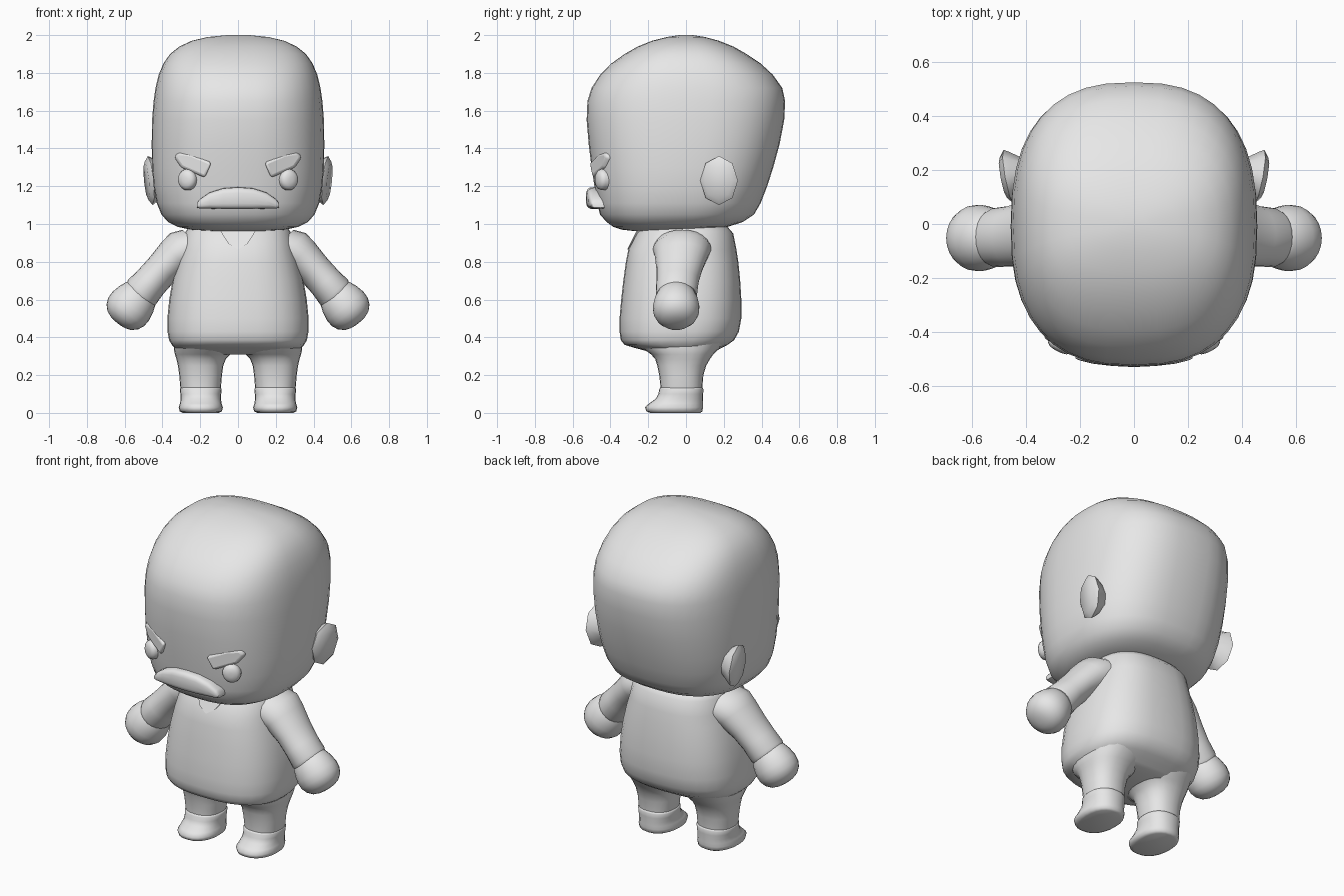
import bpy, bmesh, math
from mathutils import Vector

grey = bpy.data.materials.new("plain_grey")
grey.diffuse_color = (0.8, 0.8, 0.8, 1)
X, Y, Z = Vector((1, 0, 0)), Vector((0, 1, 0)), Vector((0, 0, 1))


def finish(name, bm, mirror=False, bevel=0, angle=50):
    bmesh.ops.recalc_face_normals(bm, faces=bm.faces)
    me = bpy.data.meshes.new(name)
    bm.to_mesh(me)
    bm.free()
    me.materials.append(grey)
    ob = bpy.data.objects.new(name, me)
    bpy.context.collection.objects.link(ob)
    if bevel:
        mod = ob.modifiers.new("bevel", 'BEVEL')
        mod.width, mod.segments = bevel, 3
    if mirror:
        ob.modifiers.new("mirror", 'MIRROR')
    bpy.ops.object.select_all(action='DESELECT')
    ob.select_set(True)
    bpy.context.view_layer.objects.active = ob
    bpy.ops.object.shade_smooth_by_angle(angle=math.radians(angle))
    return ob


def loft(name, rings, n=2.0, sides=32, **kw):
    """Skin superellipse rings given as (centre, u axis, v axis, half u, half v)."""
    bm = bmesh.new()
    loops = []
    for c, u, v, a, b in rings:
        loop = []
        for i in range(sides):
            t = 2 * math.pi * i / sides
            p, q = math.cos(t), math.sin(t)
            p = math.copysign(abs(p) ** (2 / n), p)
            q = math.copysign(abs(q) ** (2 / n), q)
            loop.append(bm.verts.new(Vector(c) + u * a * p + v * b * q))
        loops.append(loop)
    for lo, hi in zip(loops, loops[1:]):
        for i in range(sides):
            j = (i + 1) % sides
            bm.faces.new((lo[i], lo[j], hi[j], hi[i]))
    bm.faces.new(loops[0])
    bm.faces.new(loops[-1])
    return finish(name, bm, **kw)


def stack(rows, cx=0):
    """Level rings from rows of (z, half width, front y, back y)."""
    return [((cx, (f + b) / 2, z), X, Y, w, (b - f) / 2) for z, w, f, b in rows]


def plate(name, pts, depth, out, inn, **kw):
    """Prism over an x-z outline, lying on the surface y = depth(x, z)."""
    bm = bmesh.new()
    front = [bm.verts.new((x, depth(x, z) - out, z)) for x, z in pts]
    back = [bm.verts.new((x, depth(x, z) + inn, z)) for x, z in pts]
    bm.faces.new(front)
    bm.faces.new(back)
    for i in range(len(pts)):
        j = (i + 1) % len(pts)
        bm.faces.new((front[i], front[j], back[j], back[i]))
    return finish(name, bm, **kw)


# Head
loft("head", stack([
    (0.962, 0.14, -0.27, 0.04), (0.97, 0.25, -0.34, 0.13), (0.985, 0.32, -0.385, 0.22),
    (1.01, 0.37, -0.42, 0.30), (1.05, 0.405, -0.455, 0.36), (1.11, 0.43, -0.47, 0.395),
    (1.2, 0.447, -0.485, 0.43), (1.3, 0.455, -0.50, 0.462), (1.42, 0.457, -0.515, 0.495),
    (1.55, 0.455, -0.526, 0.52), (1.65, 0.447, -0.522, 0.525), (1.72, 0.437, -0.50, 0.51),
    (1.79, 0.42, -0.455, 0.46), (1.85, 0.395, -0.395, 0.395), (1.9, 0.36, -0.325, 0.32),
    (1.94, 0.31, -0.255, 0.25), (1.97, 0.245, -0.18, 0.175), (1.99, 0.16, -0.10, 0.10),
    (2.0, 0.06, -0.035, 0.035)]), n=2.55, sides=40, angle=80)

# Ears
eu, ev = Vector((0.18, 0.98, 0)), Vector((0.10, 0, 1))
en = eu.cross(ev).normalized()
loft("ear", [(Vector((0.465, 0.175, 1.23)) + en * d, eu, ev, a, b) for d, a, b in
             ((-0.07, 0.055, 0.075), (-0.02, 0.09, 0.118), (0.0, 0.102, 0.13), (0.02, 0.075, 0.1))],
     sides=8, mirror=True)

# Eyes
fx, fy = Vector((0.9, 0.43, 0)), Vector((0.43, -0.9, 0))
loft("eye", [(Vector((0.27, -0.447, 1.235)) + fy * d, fx, Z, 0.052 * s, 0.056 * s) for d, s in
             ((-0.03, 1), (0.0, 1), (0.014, 0.9), (0.024, 0.65), (0.028, 0.25))],
     sides=20, mirror=True)

# Eyebrows
plate("eyebrow", [(0.175, 1.245), (0.14, 1.325), (0.25, 1.372), (0.315, 1.38), (0.338, 1.355),
                  (0.30, 1.298)], lambda x, z: -0.483 + 0.46 * (x - 0.143), 0.03, 0.04,
      mirror=True, bevel=0.015)

# Moustache
half = [(0.216, 1.1, 0.014, -0.455), (0.2, 1.107, 0.026, -0.462), (0.15, 1.124, 0.043, -0.474),
        (0.08, 1.134, 0.055, -0.482), (0, 1.137, 0.058, -0.486)]
full = [(-x, z, h, y) for x, z, h, y in half] + half[-2::-1]
loft("moustache", [((x, y, z), Y, Z, 0.044, h) for x, z, h, y in full], n=3.2, sides=20)

# Shirt and hips
loft("shirt", stack([
    (0.31, 0.28, -0.14, 0.12), (0.325, 0.315, -0.20, 0.155), (0.345, 0.335, -0.275, 0.19),
    (0.36, 0.35, -0.325, 0.22), (0.385, 0.365, -0.345, 0.255), (0.43, 0.373, -0.352, 0.28),
    (0.5, 0.374, -0.352, 0.293), (0.6, 0.364, -0.343, 0.293), (0.7, 0.347, -0.332, 0.287),
    (0.8, 0.322, -0.318, 0.277), (0.865, 0.303, -0.305, 0.267), (0.95, 0.283, -0.262, 0.25),
    (0.985, 0.26, -0.23, 0.22), (1.0, 0.22, -0.19, 0.18)]), n=2.6)

# Neckline
plate("neckline", [(-0.095, 0.965), (-0.05, 0.895), (0, 0.865), (0.05, 0.895), (0.095, 0.965)],
      lambda x, z: -0.305 + 0.5 * (z - 0.865), 0.006, 0.02)

# Legs
loft("leg", [((cx, (f + b) / 2, z), X, Y, w, (b - f) / 2) for z, cx, w, f, b in (
    (0.1, 0.198, 0.1, -0.135, 0.083), (0.14, 0.198, 0.108, -0.135, 0.087),
    (0.2, 0.198, 0.113, -0.142, 0.092), (0.25, 0.198, 0.12, -0.152, 0.107),
    (0.285, 0.195, 0.131, -0.163, 0.127), (0.31, 0.187, 0.147, -0.185, 0.145),
    (0.335, 0.175, 0.165, -0.22, 0.17), (0.37, 0.17, 0.17, -0.25, 0.2))],
     n=2.3, sides=24, mirror=True)

# Shoes
loft("shoe", stack([
    (0.0, 0.095, -0.19, 0.075), (0.008, 0.112, -0.21, 0.087), (0.03, 0.117, -0.217, 0.09),
    (0.05, 0.11, -0.195, 0.09), (0.075, 0.107, -0.16, 0.09), (0.1, 0.108, -0.146, 0.091),
    (0.125, 0.111, -0.142, 0.092), (0.135, 0.106, -0.136, 0.087)], cx=0.197),
     n=2.3, sides=24, mirror=True, angle=70)

# Sleeves
au = Vector((0.72, 0, 0.69))
loft("sleeve", [((x, y, z), au, Y, a, b) for x, y, z, a, b in (
    (0.2, -0.02, 0.88, 0.13, 0.15), (0.27, -0.02, 0.865, 0.125, 0.155),
    (0.33, -0.025, 0.83, 0.105, 0.14), (0.4, -0.035, 0.762, 0.092, 0.122),
    (0.46, -0.045, 0.695, 0.092, 0.112), (0.51, -0.05, 0.637, 0.099, 0.11),
    (0.521, -0.05, 0.624, 0.094, 0.104))], sides=24, mirror=True)

# Hands
hu = Vector((0.785, 0, 0.62))
loft("hand", [((x, -0.052, z), hu, Y, a, a) for x, z, a in (
    (0.505, 0.645, 0.085), (0.518, 0.628, 0.1), (0.54, 0.6, 0.114), (0.568, 0.565, 0.123),
    (0.592, 0.534, 0.121), (0.612, 0.509, 0.107), (0.628, 0.488, 0.08), (0.636, 0.478, 0.045),
    (0.638, 0.475, 0.015))], sides=24, mirror=True, angle=80)
